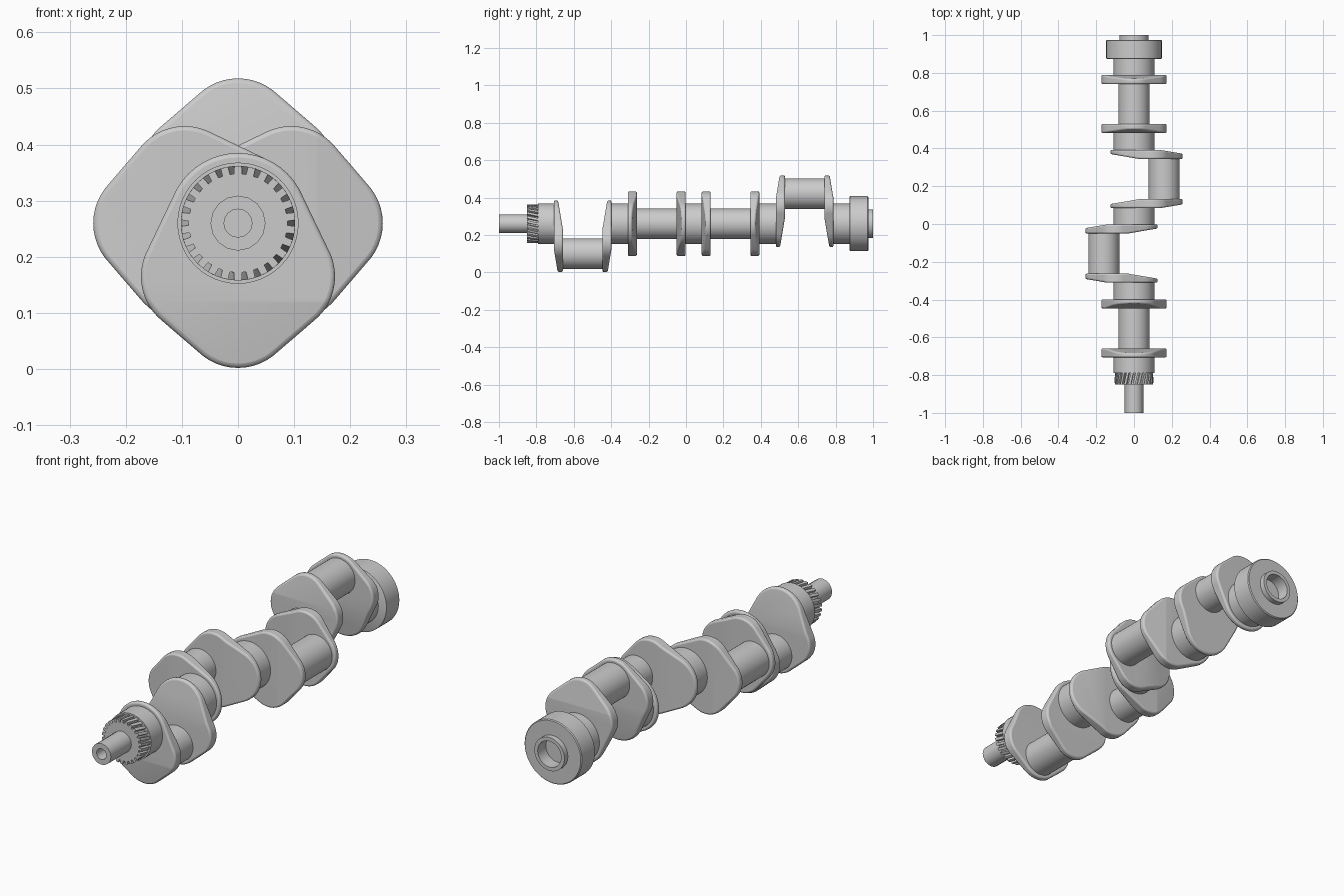
import bpy, bmesh
from math import sin, cos, pi, radians
from mathutils import Vector, Matrix
from mathutils.geometry import convex_hull_2d

if "Cube" in bpy.data.objects:
    bpy.data.objects.remove(bpy.data.objects["Cube"])

AXIS = 0.26      # height of the shaft axis
THROW = 0.16     # crank pin offset


def finish(name, bm, matrix):
    bm.transform(matrix)
    bmesh.ops.recalc_face_normals(bm, faces=bm.faces)
    me = bpy.data.meshes.new(name)
    bm.to_mesh(me)
    bm.free()
    ob = bpy.data.objects.new(name, me)
    bpy.context.collection.objects.link(ob)
    bpy.ops.object.select_all(action='DESELECT')
    ob.select_set(True)
    bpy.context.view_layer.objects.active = ob
    bpy.ops.object.shade_smooth_by_angle(angle=radians(32))
    return ob


def rings_mesh(rings):
    # bridge a list of closed rings and cap both ends
    bm = bmesh.new()
    vs = [[bm.verts.new(p) for p in r] for r in rings]
    n = len(vs[0])
    for a, b in zip(vs, vs[1:]):
        for i in range(n):
            j = (i + 1) % n
            bm.faces.new((a[i], a[j], b[j], b[i]))
    bm.faces.new(vs[0])
    bm.faces.new(vs[-1])
    return bm


def lathe(name, profile, sides=48, x=0, z=0):
    # profile of (y, radius) turned about the y axis
    rings = [[(r * cos(2 * pi * i / sides), y, r * sin(2 * pi * i / sides))
              for i in range(sides)] for y, r in profile]
    return finish(name, rings_mesh(rings), Matrix.Translation((x, 0, AXIS + z)))


# web outline: hull around the main, two shoulders and the tip
pts = []
for cx, cz, r in ((0, 0, .125), (.071, .095, .102), (-.071, .095, .102), (0, .156, .102)):
    pts += [Vector((cx + r * cos(i * pi / 24), cz + r * sin(i * pi / 24))) for i in range(48)]
OUTLINE = [pts[i] for i in convex_hull_2d(pts)]
WEB_T = 0.048


def web(name, y_mid, side, angle):
    h = WEB_T / 2
    bm = rings_mesh([[(p.x, y, p.y) for p in OUTLINE] for y in (-h, h)])
    # slanted faces: outer face at the pin end, inner face at the main end
    for co, no in (((0, h, .14), (0, 1, .17)), ((0, -h, .03), (0, -1, -.17))):
        bmesh.ops.bisect_plane(bm, geom=bm.verts[:] + bm.edges[:] + bm.faces[:], dist=1e-5,
                               plane_co=co, plane_no=no, clear_outer=True)
        bmesh.ops.holes_fill(bm, edges=[e for e in bm.edges if e.is_boundary])
    if side < 0:
        bm.transform(Matrix.Scale(-1, 4, (0, 1, 0)))
    m = Matrix.Translation((0, y_mid, AXIS)) @ Matrix.Rotation(angle, 4, 'Y')
    ob = finish(name, bm, m)
    bev = ob.modifiers.new("rounded_edge", 'BEVEL')
    bev.width = 0.008
    bev.segments = 3
    bev.angle_limit = radians(40)
    bev.use_clamp_overlap = False


# four throws: first web, second web, pin direction
throws = [(-.682, -.423, pi), (-.287, -.026, -pi / 2), (.108, .368, pi / 2), (.505, .764, 0)]
for k, (y0, y1, ang) in enumerate(throws, 1):
    web(f"web_{k}_front", y0, -1, ang)
    web(f"web_{k}_rear", y1, 1, ang)
    lathe(f"crank_pin_{k}", [(y0, .082), (y1, .082)], 48, THROW * sin(ang), THROW * cos(ang))

# main journals between the throws
ends = [-.79] + [y for t in throws for y in t[:2]] + [.88]
for k in range(5):
    lathe(f"main_journal_{k + 1}", [(ends[2 * k], .108), (ends[2 * k + 1], .108)])

# front snout with a bolt hole
lathe("snout", [(-.94, .025), (-1, .025), (-1, .049), (-.83, .049)], 16)

# helical timing gear
TEETH = 26


def gear_ring(y, twist):
    ring = []
    for t in range(TEETH):
        for f, r in ((-.27, .102), (.27, .102), (.32, .088), (.68, .088)):
            a = (t + f) * 2 * pi / TEETH + twist
            ring.append((r * sin(a), y, r * cos(a)))
    return ring


finish("timing_gear", rings_mesh([gear_ring(-.85 + .015 * i, .035 * i) for i in range(5)]),
       Matrix.Translation((0, 0, AXIS)))

# rear flange with a hollow boss
lathe("flange", [(.873, .14), (.877, .147), (.971, .147), (.975, .143), (.975, .077), (1, .077),
                 (1, .06), (.94, .06)], 64)
